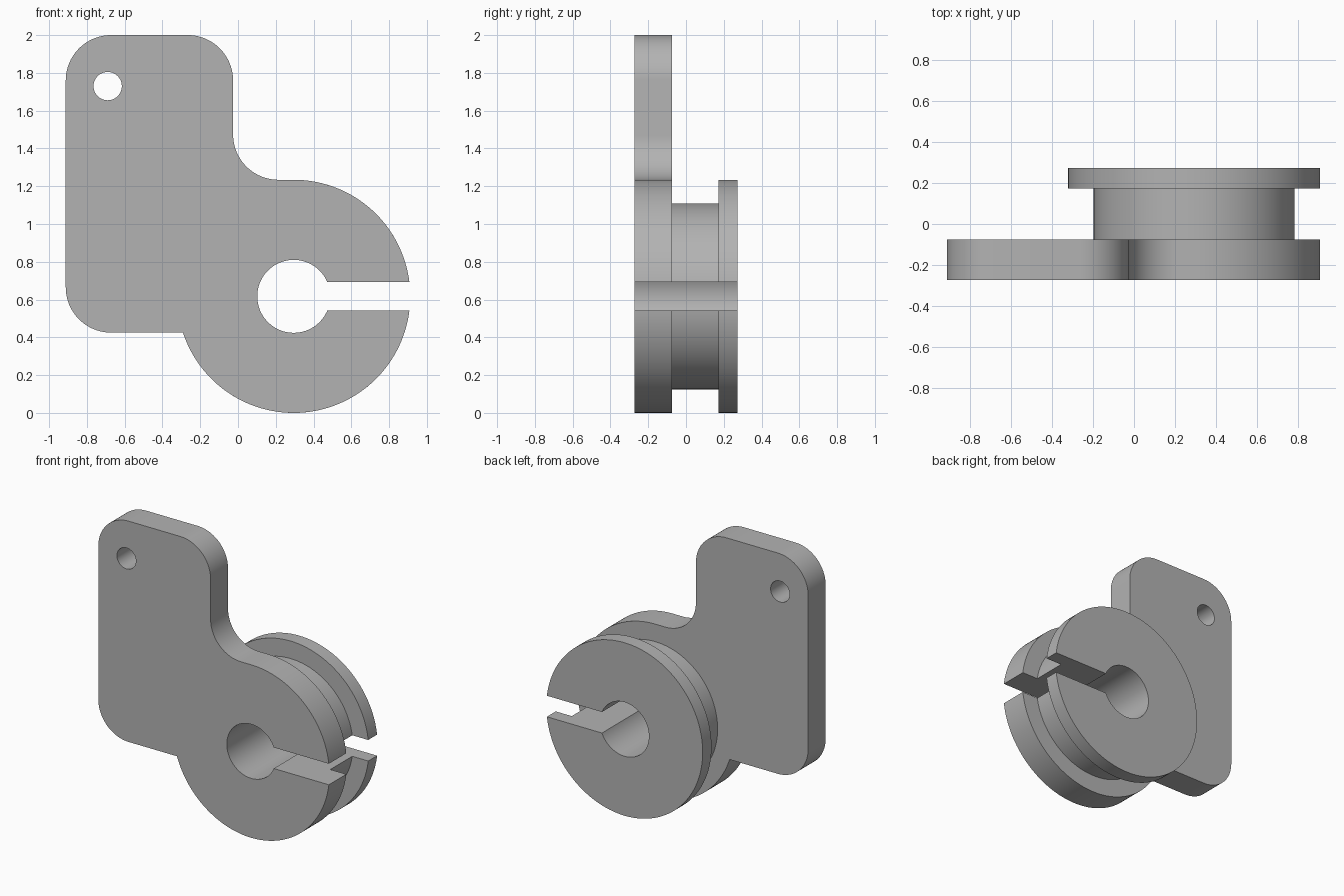
import bpy, bmesh
from math import sin, cos, asin, pi, radians
from mathutils import Vector

cube = bpy.data.objects.get("Cube")
if cube:
    bpy.data.objects.remove(cube, do_unlink=True)

HUB = Vector((0.295, 0.617))             # hub axis in x, z
RIM, DRUM, BORE, SLOT = 0.617, 0.492, 0.193, 0.075
FRONT, PLATE_BACK, FLANGE_FRONT, BACK = -0.272, -0.075, 0.172, 0.272
LEFT, NECK, TOP, BASE, FILLET = -0.912, -0.026, 2.0, 0.425, 0.24

grey = bpy.data.materials.new("grey metal")
grey.use_nodes = True
grey.diffuse_color = (0.45, 0.45, 0.45, 1)
grey.node_tree.nodes["Principled BSDF"].inputs["Base Color"].default_value = grey.diffuse_color


def arc(cx, cz, r, start, end, steps):
    """Points on an arc in the x, z plane, angles in degrees."""
    angles = [radians(start + (end - start) * i / steps) for i in range(steps + 1)]
    return [(cx + r * cos(a), cz + r * sin(a)) for a in angles]


def prism(name, outline, y0, y1):
    """Extrude an x, z outline from y0 to y1."""
    bm = bmesh.new()
    face = bm.faces.new([bm.verts.new((x, y0, z)) for x, z in outline])
    moved = bmesh.ops.extrude_face_region(bm, geom=[face], use_keep_orig=True)["geom"]
    bmesh.ops.translate(bm, vec=(0, y1 - y0, 0),
                        verts=[g for g in moved if isinstance(g, bmesh.types.BMVert)])
    bmesh.ops.recalc_face_normals(bm, faces=bm.faces)
    mesh = bpy.data.meshes.new(name)
    bm.to_mesh(mesh)
    bm.free()
    mesh.materials.append(grey)
    obj = bpy.data.objects.new(name, mesh)
    bpy.context.collection.objects.link(obj)
    return obj


def disc(name, centre, r, y0, y1, steps=128):
    return prism(name, arc(*centre, r, 0, 360, steps)[:-1], y0, y1)


def combine(body, other, operation):
    """Apply a boolean and discard the second solid."""
    mod = body.modifiers.new(operation, "BOOLEAN")
    mod.operation, mod.solver, mod.object = operation, "EXACT", other
    bpy.context.view_layer.objects.active = body
    bpy.ops.object.modifier_apply(modifier=mod.name)
    bpy.data.objects.remove(other, do_unlink=True)


# Mounting plate: rounded tab blending into the round clamp
meet = 180 + math_deg if (math_deg := asin((HUB.y - BASE) / RIM) * 180 / pi) else 180
outline = arc(LEFT + FILLET, BASE + FILLET, FILLET, 270, 180, 20)
outline += arc(LEFT + FILLET, TOP - FILLET, FILLET, 180, 90, 20)
outline += arc(NECK - FILLET, TOP - FILLET, FILLET, 90, 0, 20)
outline += arc(NECK + FILLET, 2 * HUB.y + FILLET, FILLET, 180, 270, 20)
outline += arc(*HUB, RIM, 90, meet - 360, 96)
body = prism("clamp_bracket", outline, FRONT, PLATE_BACK)

# Drum and rear flange, overlapping slightly so they fuse
combine(body, disc("drum", HUB, DRUM, PLATE_BACK - 0.05, FLANGE_FRONT + 0.05), "UNION")
combine(body, disc("flange", HUB, RIM, FLANGE_FRONT, BACK), "UNION")

# Bore, side slot and mounting hole
combine(body, disc("bore", HUB, BORE, -1, 1), "DIFFERENCE")
slot = [(HUB.x, HUB.y - SLOT), (1.2, HUB.y - SLOT), (1.2, HUB.y + SLOT), (HUB.x, HUB.y + SLOT)]
combine(body, prism("slot", slot, -1, 1), "DIFFERENCE")
combine(body, disc("mounting_hole", (-0.69, 1.73), 0.075, -1, 1, 48), "DIFFERENCE")

bpy.ops.object.select_all(action="DESELECT")
body.select_set(True)
bpy.context.view_layer.objects.active = body
bpy.ops.object.shade_smooth_by_angle(angle=radians(30))
